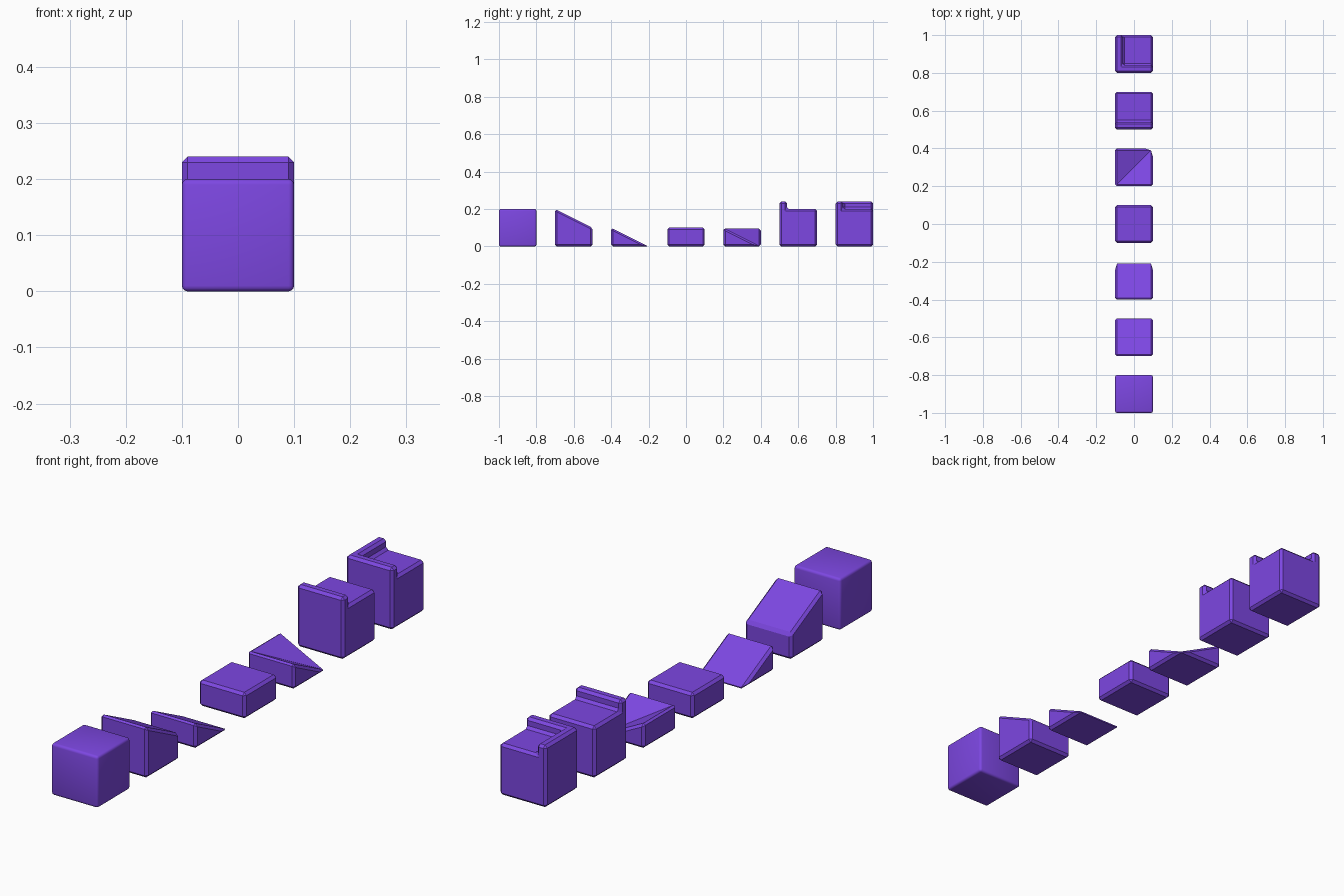
import bpy, bmesh

if "Cube" in bpy.data.objects:
    bpy.data.objects.remove(bpy.data.objects["Cube"])

R = 0.1      # half tile width
BEV = 0.01   # edge chamfer

mat = bpy.data.materials.new("purple")
mat.diffuse_color = (0.205, 0.063, 0.76, 1)
mat.use_nodes = True
mat.node_tree.nodes["Principled BSDF"].inputs["Base Color"].default_value = mat.diffuse_color


def make(name, verts, faces, y):
    """Mesh object from a few points, with consistent outward normals."""
    bm = bmesh.new()
    vs = [bm.verts.new(v) for v in verts]
    for f in faces:
        bm.faces.new([vs[i] for i in f])
    bmesh.ops.recalc_face_normals(bm, faces=bm.faces)
    me = bpy.data.meshes.new(name)
    bm.to_mesh(me)
    bm.free()
    ob = bpy.data.objects.new(name, me)
    bpy.context.collection.objects.link(ob)
    ob.location.y = y
    me.materials.append(mat)
    return ob


def extrude_x(name, profile, y, x0=-R, x1=R):
    """Extrude a (y, z) profile along x."""
    n = len(profile)
    verts = [(x, p, z) for x in (x0, x1) for p, z in profile]
    faces = [range(n), range(n, 2 * n)]
    faces += [(i, (i + 1) % n, (i + 1) % n + n, i + n) for i in range(n)]
    return make(name, verts, faces, y)


def block(name, y, h):
    return extrude_x(name, [(-R, 0), (R, 0), (R, h), (-R, h)], y)


def chamfer(ob, width=BEV, segments=1, convex_only=False):
    """Bevel all real edges, optionally leaving valleys sharp."""
    bm = bmesh.new()
    bm.from_mesh(ob.data)
    edges = [e for e in bm.edges if e.calc_face_angle_signed() > 0.1
             or (not convex_only and e.calc_face_angle_signed() < -0.1)]
    bmesh.ops.bevel(bm, geom=edges, offset=width, offset_type='OFFSET',
                    segments=segments, profile=0.5, affect='EDGES', clamp_overlap=True)
    bm.to_mesh(ob.data)
    bm.free()


def carve(ob, x0):
    """Lower the floor behind the lip, from x0 out past the +x side."""
    cut = extrude_x("cutter", [(-0.06, 0.2), (0.2, 0.2), (0.2, 0.4), (-0.06, 0.4)],
                    ob.location.y, x0, 0.2)
    mod = ob.modifiers.new("carve", 'BOOLEAN')
    mod.operation, mod.solver, mod.object = 'DIFFERENCE', 'EXACT', cut
    bpy.context.view_layer.update()
    bpy.context.view_layer.objects.active = ob
    bpy.ops.object.modifier_apply(modifier=mod.name)
    bpy.data.objects.remove(cut)


# full cube with softly rounded edges
cube = block("full_block", -0.9, 0.2)
chamfer(cube, 0.01, 3)
for p in cube.data.polygons:
    p.use_smooth = True

# upper and lower ramps
chamfer(extrude_x("upper_ramp", [(-R, 0), (R, 0), (R, 0.1), (-R, 0.2)], -0.6))
chamfer(extrude_x("lower_ramp", [(-R, 0), (R, 0), (-R, 0.1)], -0.3))

# half-height block
chamfer(block("half_block", 0, 0.1))

# inner corner ramp: two slopes meeting in a diagonal valley
corner = make("corner_ramp",
              [(-R, -R, 0), (R, -R, 0), (R, R, 0), (-R, R, 0),
               (-R, -R, 0.1), (R, -R, 0.1), (-R, R, 0.1)],
              [(0, 1, 2, 3), (0, 1, 5, 4), (1, 2, 5), (2, 3, 6),
               (3, 0, 4, 6), (4, 5, 2), (4, 2, 6)], 0.3)
chamfer(corner, convex_only=True)

# blocks with a raised lip on one side and on two sides
edge = block("edge_block", 0.6, 0.24)
carve(edge, -0.2)
chamfer(edge)
lip_corner = block("lip_corner_block", 0.9, 0.24)
carve(lip_corner, -0.06)
chamfer(lip_corner)
